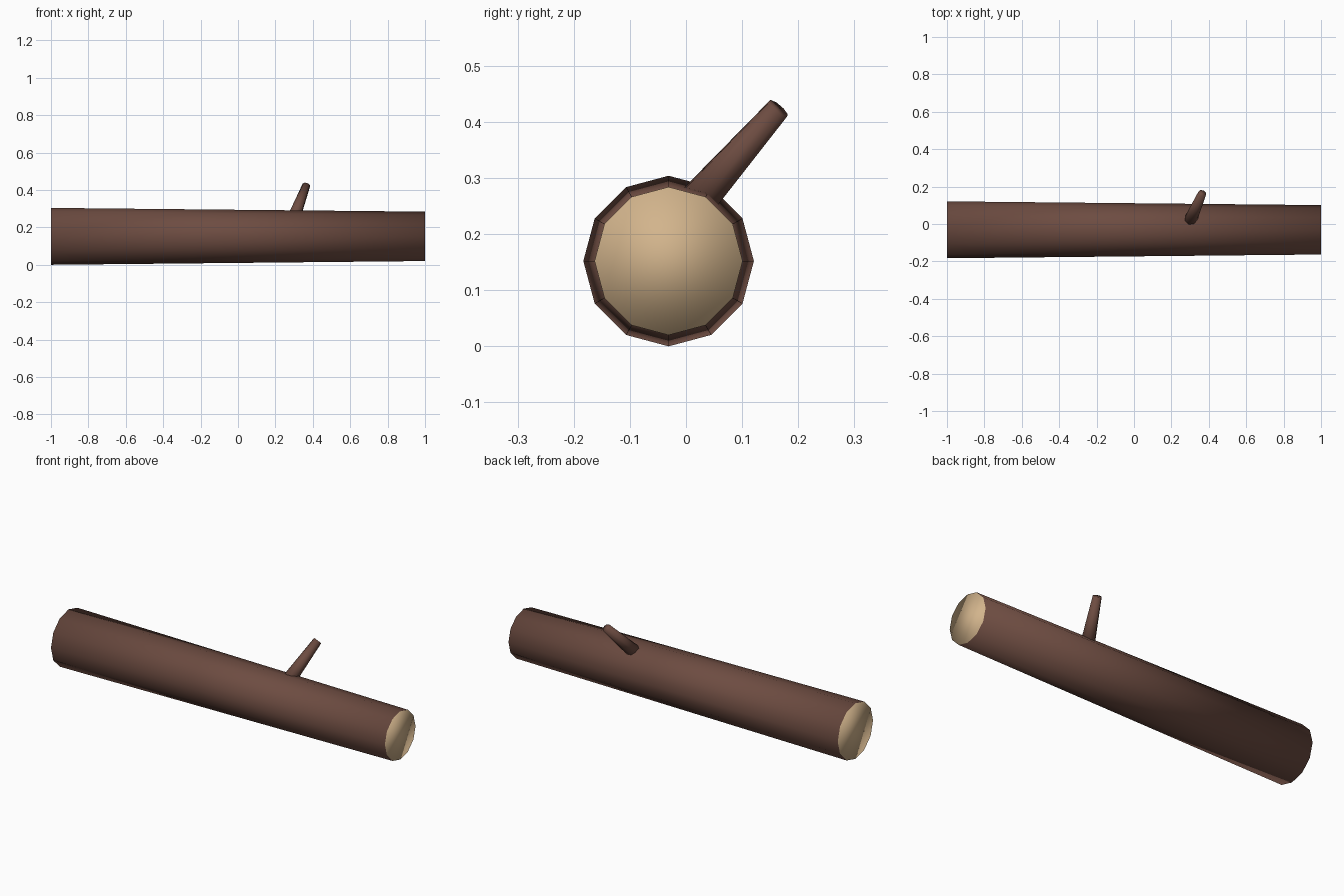
import bpy, bmesh
from mathutils import Vector

if "Cube" in bpy.data.objects:
    bpy.data.objects.remove(bpy.data.objects["Cube"])


def material(name, rgb):
    m = bpy.data.materials.new(name)
    m.diffuse_color = (*rgb, 1)
    m.use_nodes = True
    m.node_tree.nodes["Principled BSDF"].inputs["Base Color"].default_value = m.diffuse_color
    return m


bark = material("bark brown", (0.153, 0.072, 0.053))
wood = material("cut wood tan", (0.645, 0.456, 0.262))


def tapered(name, start, end, r1, r2, sides, mats, cap_index):
    """Smooth tapered cylinder running from start to end."""
    start, end = Vector(start), Vector(end)
    axis = end - start
    bm = bmesh.new()
    bmesh.ops.create_cone(bm, cap_ends=True, segments=sides,
                          radius1=r1, radius2=r2, depth=axis.length)
    for f in bm.faces:
        f.smooth = True
        if len(f.verts) == sides:
            f.material_index = cap_index
    me = bpy.data.meshes.new(name)
    bm.to_mesh(me)
    bm.free()
    for m in mats:
        me.materials.append(m)
    ob = bpy.data.objects.new(name, me)
    ob.rotation_mode = 'QUATERNION'
    ob.rotation_quaternion = axis.to_track_quat('Z', 'Y')
    ob.location = (start + end) / 2
    bpy.context.collection.objects.link(ob)
    return ob


# Main log with cut wood at both ends
tapered("log", (-1, -0.031, 0.152), (1, -0.031, 0.152),
        0.152, 0.132, 12, [bark, wood], 1)

# Broken branch stub rising from the top rear
tapered("branch_stub", (0.287, -0.013, 0.221), (0.365, 0.165, 0.424),
        0.038, 0.022, 8, [bark], 0)
